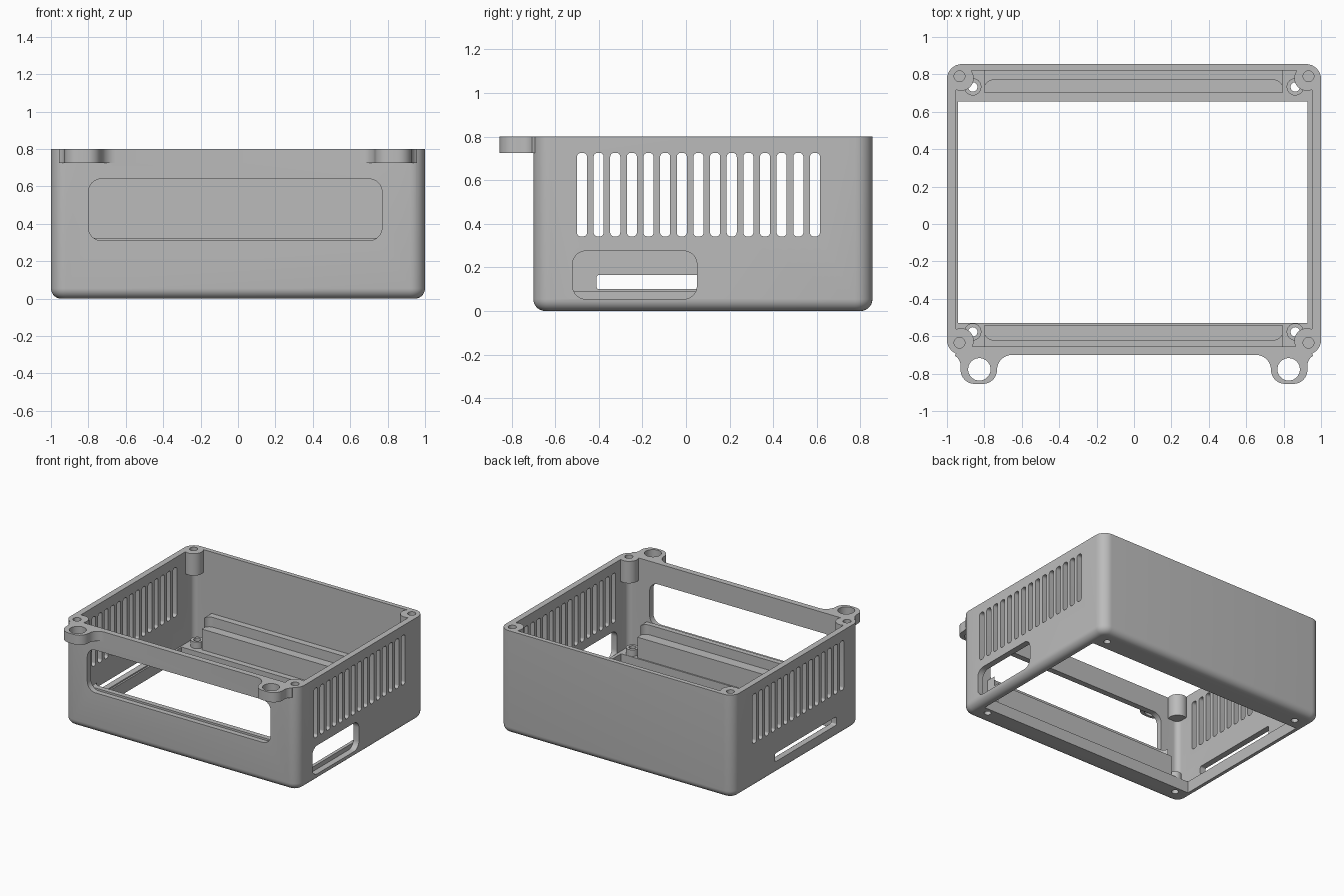
import bpy, bmesh
from math import sin, cos, radians

if "Cube" in bpy.data.objects:
    bpy.data.objects.remove(bpy.data.objects["Cube"])

grey = bpy.data.materials.new("plain grey")
grey.use_nodes = True
grey.diffuse_color = (0.5, 0.5, 0.5, 1)
grey.node_tree.nodes["Principled BSDF"].inputs["Base Color"].default_value = (0.5, 0.5, 0.5, 1)

MAP = {"X": lambda u, v, w: (w, u, v),
       "Y": lambda u, v, w: (u, w, v),
       "Z": lambda u, v, w: (u, v, w)}


def arc(cu, cv, r, a0, a1, n=8):
    angles = [radians(a0 + (a1 - a0) * i / n) for i in range(n + 1)]
    return [(cu + r * cos(a), cv + r * sin(a)) for a in angles]


def rect(u0, u1, v0, v1, r=0):
    if not r:
        return [(u0, v0), (u1, v0), (u1, v1), (u0, v1)]
    return (arc(u1 - r, v1 - r, r, 0, 90) + arc(u0 + r, v1 - r, r, 90, 180)
            + arc(u0 + r, v0 + r, r, 180, 270) + arc(u1 - r, v0 + r, r, 270, 360))


def circle(cu, cv, r):
    return arc(cu, cv, r, 0, 360, 32)[:-1]


def prism(name, outline, axis, lo, hi, fillet=0):
    """Extrude an outline along an axis, optionally rounding its low rim."""
    bm = bmesh.new()
    low, high = ([bm.verts.new(MAP[axis](u, v, w)) for u, v in outline] for w in (lo, hi))
    base = bm.faces.new(low)
    bm.faces.new(high)
    for i in range(len(low)):
        j = (i + 1) % len(low)
        bm.faces.new((low[i], low[j], high[j], high[i]))
    bmesh.ops.recalc_face_normals(bm, faces=bm.faces)
    if fillet:
        bmesh.ops.bevel(bm, geom=list(base.edges), offset=fillet, segments=7,
                        profile=0.5, affect='EDGES')
    mesh = bpy.data.meshes.new(name)
    bm.to_mesh(mesh)
    bm.free()
    mesh.materials.append(grey)
    obj = bpy.data.objects.new(name, mesh)
    bpy.context.collection.objects.link(obj)
    return obj


def combine(target, parts, operation):
    """Apply each part to the target and remove the part."""
    bpy.context.view_layer.objects.active = target
    for part in parts:
        part.hide_render = True
        mod = target.modifiers.new(part.name, 'BOOLEAN')
        mod.operation = operation
        mod.solver = 'EXACT'
        mod.object = part
        bpy.ops.object.modifier_apply(modifier=mod.name)
        bpy.data.objects.remove(part)


# Outer shell with rounded corners and bottom rim
body = prism("enclosure", rect(-1, 1, -0.70, 0.855, 0.08), "Z", 0, 0.8, 0.055)

# Cavity, floor opening and wall openings
cuts = [
    prism("cavity", rect(-0.953, 0.953, -0.655, 0.82, 0.04), "Z", 0.09, 1),
    prism("floor_opening", rect(-0.94, 0.927, -0.53, 0.655), "Z", -0.1, 0.2),
    prism("front_window", rect(-0.8, 0.77, 0.31, 0.64, 0.07), "Y", -0.9, -0.65),
    prism("left_port", rect(-0.52, 0.05, 0.055, 0.275, 0.06), "X", 0.953, 1.1),
    prism("right_slot", rect(-0.41, 0.34, 0.10, 0.165, 0.012), "X", -1.1, -0.93),
]
# Ventilation slots through both side walls
for i in range(15):
    y = -0.477 + i * 0.0763
    cuts.append(prism("vent", rect(y - 0.023, y + 0.023, 0.342, 0.725, 0.018), "X", -1.1, 1.1))
combine(body, cuts, 'DIFFERENCE')

# Ledged rails, corner posts, floor bosses and mounting lugs
adds = [prism("back_rail", rect(-0.8, 0.795, 0.70, 0.83), "Z", 0.05, 0.325),
        prism("front_rail", rect(-0.8, 0.795, -0.66, -0.54), "Z", 0.05, 0.325)]
holes = [prism("back_ledge", rect(-0.801, 0.796, 0.6, 0.77, 0.05), "Z", 0.25, 0.4),
         prism("front_ledge", rect(-0.801, 0.796, -0.62, -0.45, 0.05), "Z", 0.25, 0.4)]
for side in (-1, 1):
    for post_y, screw_y, boss_y in ((0.78, 0.79, 0.733), (-0.625, -0.635, -0.577)):
        adds.append(prism("corner_post", circle(side * 0.925, post_y, 0.068), "Z", 0.63, 0.8))
        adds.append(prism("floor_boss", circle(side * 0.862, boss_y, 0.046), "Z", 0.05, 0.14))
        holes.append(prism("post_hole", circle(side * 0.933, screw_y, 0.029), "Z", 0.68, 0.9))
        holes.append(prism("boss_hole", circle(side * 0.862, boss_y, 0.025), "Z", -0.1, 0.3))
    lug = ([(0.655, -0.665)] + arc(0.6525, -0.78, 0.08, 90, 0)
           + arc(0.8075, -0.78, 0.075, 180, 270) + arc(0.8525, -0.78, 0.075, 270, 360)
           + arc(0.9875, -0.757, 0.06, 180, 120) + [(0.94, -0.665)])
    adds.append(prism("mounting_lug", [(side * x, y) for x, y in lug], "Z", 0.725, 0.8))
    holes.append(prism("lug_hole", circle(side * 0.827, -0.777, 0.06), "Z", 0.6, 0.9))
combine(body, adds, 'UNION')
combine(body, holes, 'DIFFERENCE')

# Smooth the fillets while keeping crisp edges
for obj in bpy.context.selected_objects:
    obj.select_set(False)
body.select_set(True)
bpy.context.view_layer.objects.active = body
bpy.ops.object.shade_smooth_by_angle(angle=radians(30))
